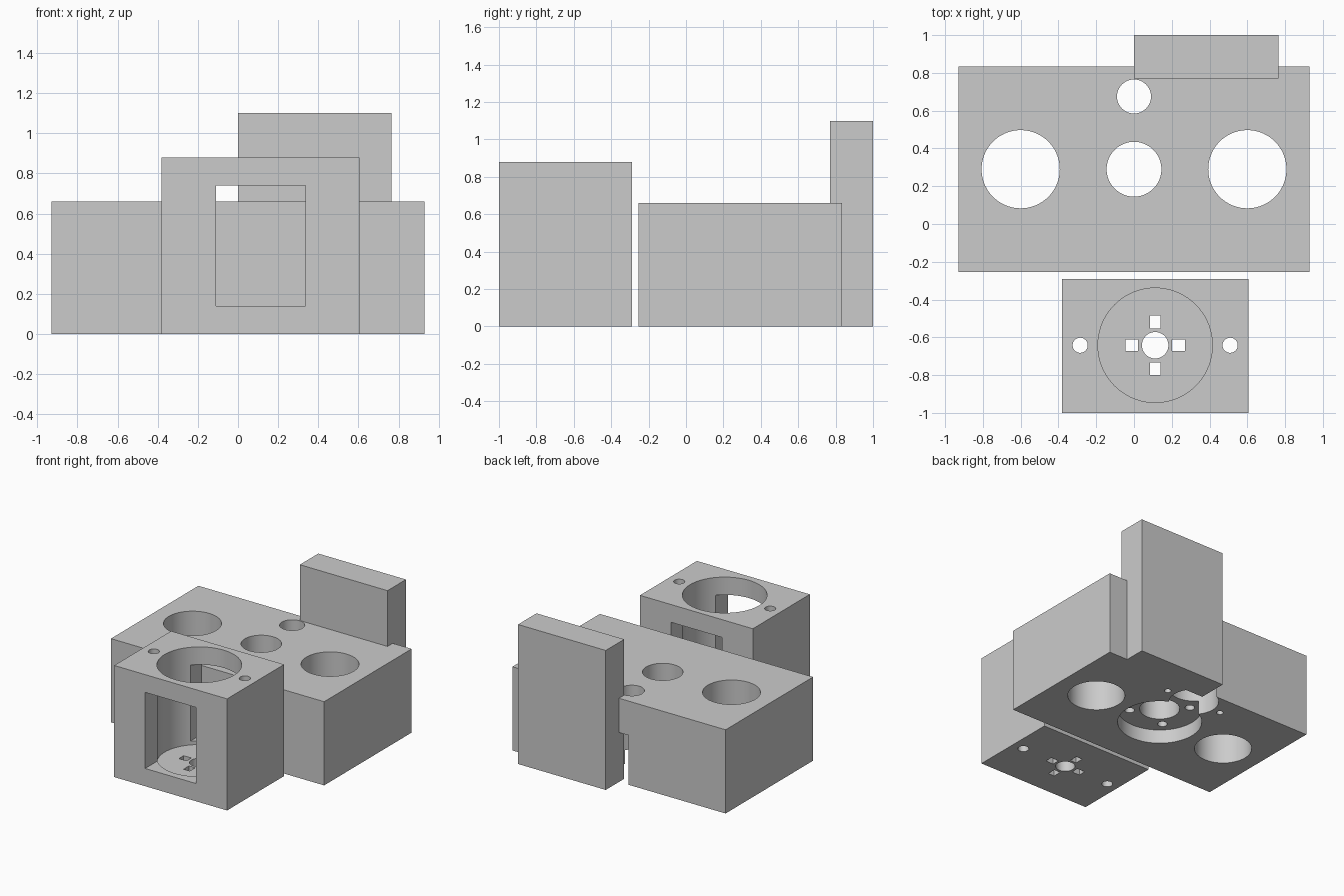
import bpy
import math
from mathutils import Vector

cube = bpy.data.objects.get("Cube")
if cube:
    bpy.data.objects.remove(cube, do_unlink=True)

grey = bpy.data.materials.new("plain_grey")
grey.use_nodes = True
grey.diffuse_color = (0.6, 0.6, 0.6, 1)
grey.node_tree.nodes["Principled BSDF"].inputs["Base Color"].default_value = (0.6, 0.6, 0.6, 1)


def box(name, low, high):
    """Box spanning two opposite corners."""
    low, high = Vector(low), Vector(high)
    bpy.ops.mesh.primitive_cube_add(size=1)
    ob = bpy.context.object
    ob.name = name
    for v in ob.data.vertices:
        v.co = (low + high) / 2 + v.co * (high - low)
    ob.data.materials.append(grey)
    return ob


def rod(x, y, radius, z0, z1):
    """Vertical cylinder used as a drill."""
    bpy.ops.mesh.primitive_cylinder_add(vertices=72, radius=radius, depth=z1 - z0,
                                        location=(x, y, (z0 + z1) / 2))
    ob = bpy.context.object
    ob.name = "drill"
    ob.data.materials.append(grey)
    return ob


def cut(body, cutters):
    """Subtract each cutter, then smooth the round walls."""
    for cutter in cutters:
        cutter.hide_render = True
        mod = body.modifiers.new("cut", "BOOLEAN")
        mod.operation = "DIFFERENCE"
        mod.solver = "EXACT"
        mod.object = cutter
        bpy.context.view_layer.objects.active = body
        bpy.ops.object.modifier_apply(modifier=mod.name)
        bpy.data.objects.remove(cutter, do_unlink=True)
    bpy.ops.object.select_all(action="DESELECT")
    body.select_set(True)
    bpy.context.view_layer.objects.active = body
    bpy.ops.object.shade_smooth_by_angle(angle=math.radians(30))


LOW, HIGH = -0.1, 1.0  # past either end of a block

# Main block with through holes, underside pocket and motor recess
base = box("main_block", (-0.93, -0.255, 0), (0.93, 0.835, 0.66))
hub_y, motor_y = 0.29, 0.675
cutters = [
    rod(0, hub_y, 0.305, LOW, 0.11),
    rod(0, hub_y, 0.145, LOW, HIGH),
    rod(0, motor_y, 0.18, LOW, 0.39),
    rod(0, motor_y, 0.09, LOW, HIGH),
]
for side in (-1, 1):
    cutters.append(rod(side * 0.6, hub_y, 0.207, LOW, HIGH))
    cutters.append(rod(side * 0.247, motor_y, 0.025, LOW, 0.3))
    for end in (-1, 1):
        cutters.append(rod(side * 0.155, hub_y + end * 0.155, 0.035, LOW, 0.33))
cut(base, cutters)

# Upright plate at the back
box("back_plate", (0, 0.77, 0), (0.765, 1, 1.1))

# Front housing: round bore, window, shaft hole, slots and bolt holes
housing = box("front_housing", (-0.38, -1, 0), (0.605, -0.29, 0.88))
cx, cy = 0.112, -0.642
cutters = [
    rod(cx, cy, 0.303, 0.11, HIGH),
    box("window_cutter", (-0.11, -1.2, 0.14), (0.335, -0.15, 0.74)),
    rod(cx, cy, 0.07, LOW, 0.3),
]
for side in (-1, 1):
    cutters.append(rod(cx + side * 0.397, cy, 0.04, LOW, HIGH))
    for dx, dy, w, d in ((side * 0.124, 0, 0.034, 0.03), (0, side * 0.124, 0.027, 0.034)):
        x, y = cx + dx, cy + dy
        cutters.append(box("slot_cutter", (x - w, y - d, LOW), (x + w, y + d, 0.3)))
cut(housing, cutters)
